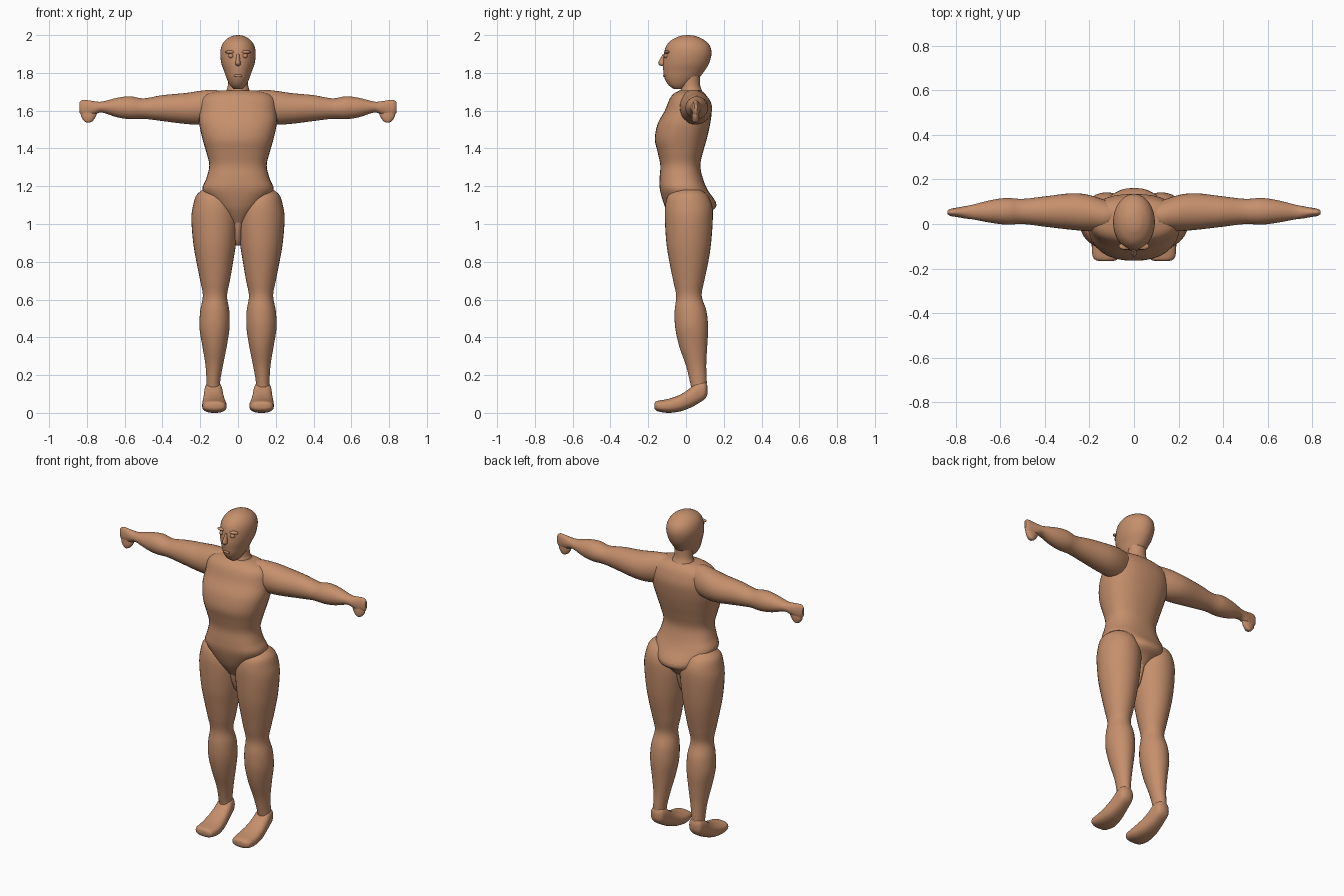
import bpy, bmesh, math
from mathutils import Vector

skin = bpy.data.materials.new("tan_skin")
skin.diffuse_color = (0.56, 0.275, 0.15, 1)


def spline(rows, steps):
    """Smooth rows of numbers with a Catmull-Rom curve."""
    pts = [rows[0]] + list(rows) + [rows[-1]]
    out = []
    for i in range(1, len(pts) - 2):
        a, b, c, d = pts[i - 1:i + 3]
        for s in range(steps):
            t = s / steps
            out.append([0.5 * (2 * q + (r - p) * t + (2 * p - 5 * q + 4 * r - u) * t * t
                               + (3 * q - p - 3 * r + u) * t ** 3)
                        for p, q, r, u in zip(a, b, c, d)])
    out.append(list(rows[-1]))
    return out


def loft(name, axis, rows, mirror=False, power=1.0, sides=32, steps=4):
    """Rows are (position on axis, min, max, min, max) of oval sections."""
    bm = bmesh.new()
    rings = []
    for t, a0, a1, b0, b1 in spline(rows, steps):
        ring = []
        for k in range(sides):
            ang = 2 * math.pi * k / sides
            c, s = math.cos(ang), math.sin(ang)
            u = (a0 + a1) / 2 + (a1 - a0) / 2 * math.copysign(abs(c) ** power, c)
            v = (b0 + b1) / 2 + (b1 - b0) / 2 * math.copysign(abs(s) ** power, s)
            co = {"x": (t, u, v), "y": (u, t, v), "z": (u, v, t)}[axis]
            ring.append(bm.verts.new(co))
        rings.append(ring)
    for r0, r1 in zip(rings, rings[1:]):
        for k in range(sides):
            n = (k + 1) % sides
            bm.faces.new((r0[k], r0[n], r1[n], r1[k]))
    bm.faces.new(rings[0])
    bm.faces.new(rings[-1])
    return finish(name, bm, mirror)


def finish(name, bm, mirror):
    if mirror:
        geo = bmesh.ops.duplicate(bm, geom=bm.verts[:] + bm.edges[:] + bm.faces[:])["geom"]
        for v in geo:
            if isinstance(v, bmesh.types.BMVert):
                v.co.x = -v.co.x
    bmesh.ops.recalc_face_normals(bm, faces=bm.faces[:])
    for f in bm.faces:
        f.smooth = True
    me = bpy.data.meshes.new(name)
    bm.to_mesh(me)
    bm.free()
    me.materials.append(skin)
    ob = bpy.data.objects.new(name, me)
    bpy.context.collection.objects.link(ob)
    return ob


def ball(name, loc, size, mirror=False):
    bm = bmesh.new()
    bmesh.ops.create_uvsphere(bm, u_segments=20, v_segments=12, radius=1)
    for v in bm.verts:
        v.co = Vector(loc) + Vector(v.co[i] * size[i] for i in range(3))
    return finish(name, bm, mirror)


# torso with pelvis hem
loft("torso", "z", [
    (0.99, -0.03, 0.03, -0.05, 0.06), (1.05, -0.08, 0.08, -0.09, 0.11),
    (1.10, -0.135, 0.135, -0.115, 0.162), (1.18, -0.187, 0.187, -0.138, 0.115),
    (1.24, -0.168, 0.168, -0.140, 0.09), (1.31, -0.152, 0.152, -0.136, 0.076),
    (1.38, -0.168, 0.168, -0.150, 0.09), (1.45, -0.188, 0.188, -0.165, 0.11),
    (1.53, -0.205, 0.205, -0.150, 0.128), (1.60, -0.205, 0.205, -0.112, 0.135),
    (1.66, -0.195, 0.195, -0.088, 0.120), (1.69, -0.16, 0.16, -0.065, 0.10),
    (1.706, -0.10, 0.10, -0.035, 0.08)], power=0.85)

# arms ending in flat mitten hands
loft("arms", "x", [
    (0.06, 0.01, 0.09, 1.58, 1.69), (0.12, -0.03, 0.105, 1.54, 1.71),
    (0.20, -0.032, 0.130, 1.527, 1.705), (0.28, -0.026, 0.138, 1.53, 1.693),
    (0.40, -0.012, 0.124, 1.545, 1.682), (0.50, 0.0, 0.113, 1.557, 1.665),
    (0.57, -0.003, 0.117, 1.555, 1.676), (0.64, 0.005, 0.108, 1.565, 1.668),
    (0.72, 0.02, 0.088, 1.59, 1.648), (0.76, 0.025, 0.08, 1.58, 1.65),
    (0.80, 0.032, 0.073, 1.568, 1.656), (0.825, 0.036, 0.068, 1.572, 1.656),
    (0.839, 0.045, 0.06, 1.59, 1.645)], mirror=True)
loft("thumbs", "z", [
    (1.537, 0.785, 0.80, 0.04, 0.06), (1.545, 0.77, 0.815, 0.034, 0.066),
    (1.57, 0.752, 0.83, 0.032, 0.070), (1.61, 0.74, 0.834, 0.036, 0.068)], mirror=True)

# legs
loft("legs", "z", [
    (0.10, 0.09, 0.17, 0.035, 0.105), (0.16, 0.095, 0.167, 0.022, 0.110),
    (0.25, 0.080, 0.172, 0.0, 0.107), (0.35, 0.060, 0.188, -0.035, 0.112),
    (0.45, 0.045, 0.204, -0.057, 0.117), (0.54, 0.046, 0.200, -0.060, 0.108),
    (0.62, 0.058, 0.186, -0.052, 0.083), (0.70, 0.043, 0.200, -0.068, 0.097),
    (0.80, 0.026, 0.220, -0.088, 0.118), (0.90, 0.010, 0.237, -0.104, 0.133),
    (1.03, -0.002, 0.247, -0.112, 0.142), (1.10, 0.010, 0.237, -0.110, 0.138),
    (1.15, 0.030, 0.222, -0.095, 0.115), (1.18, 0.06, 0.19, -0.06, 0.08)], mirror=True)

# feet sloping from raised heel to toes
loft("feet", "y", [
    (0.114, 0.115, 0.145, 0.10, 0.14), (0.10, 0.092, 0.17, 0.074, 0.165),
    (0.06, 0.082, 0.178, 0.047, 0.165), (0.02, 0.076, 0.182, 0.026, 0.13),
    (-0.03, 0.067, 0.188, 0.008, 0.097), (-0.09, 0.060, 0.190, 0.0, 0.075),
    (-0.14, 0.065, 0.187, 0.006, 0.066), (-0.16, 0.075, 0.175, 0.014, 0.060),
    (-0.167, 0.10, 0.155, 0.025, 0.050)], mirror=True, power=0.8)

# crotch
loft("crotch", "z", [
    (0.885, -0.008, 0.008, -0.01, 0.02), (0.91, -0.022, 0.022, -0.03, 0.045),
    (0.97, -0.028, 0.028, -0.055, 0.07), (1.06, -0.05, 0.05, -0.07, 0.09)])

# neck and head
loft("neck", "z", [
    (1.66, -0.085, 0.085, -0.06, 0.105), (1.70, -0.065, 0.065, -0.032, 0.088),
    (1.74, -0.053, 0.053, -0.025, 0.074), (1.82, -0.055, 0.055, -0.03, 0.075)])
loft("head", "z", [
    (1.715, -0.022, 0.022, -0.065, -0.01), (1.735, -0.042, 0.042, -0.092, 0.02),
    (1.77, -0.060, 0.060, -0.113, 0.065), (1.81, -0.074, 0.074, -0.120, 0.098),
    (1.85, -0.088, 0.088, -0.122, 0.122), (1.90, -0.094, 0.094, -0.117, 0.135),
    (1.94, -0.088, 0.088, -0.106, 0.128), (1.97, -0.070, 0.070, -0.082, 0.102),
    (1.99, -0.043, 0.043, -0.045, 0.065), (1.997, -0.024, 0.024, -0.022, 0.042),
    (2.0, -0.004, 0.004, 0.004, 0.014)])

# face
loft("nose", "z", [
    (1.837, -0.008, 0.008, -0.135, -0.10), (1.848, -0.014, 0.014, -0.146, -0.10),
    (1.862, -0.012, 0.012, -0.144, -0.10), (1.90, -0.007, 0.007, -0.122, -0.10)], sides=16)
ball("eyes", (0.037, -0.106, 1.89), (0.014, 0.012, 0.012), True)
ball("brows", (0.04, -0.1, 1.91), (0.028, 0.016, 0.009), True)
ball("lips", (0, -0.113, 1.785), (0.022, 0.009, 0.008))

# keep cap rims crisp
for ob in bpy.context.collection.objects:
    ob.select_set(True)
    bpy.context.view_layer.objects.active = ob
bpy.ops.object.shade_smooth_by_angle(angle=math.radians(50))
